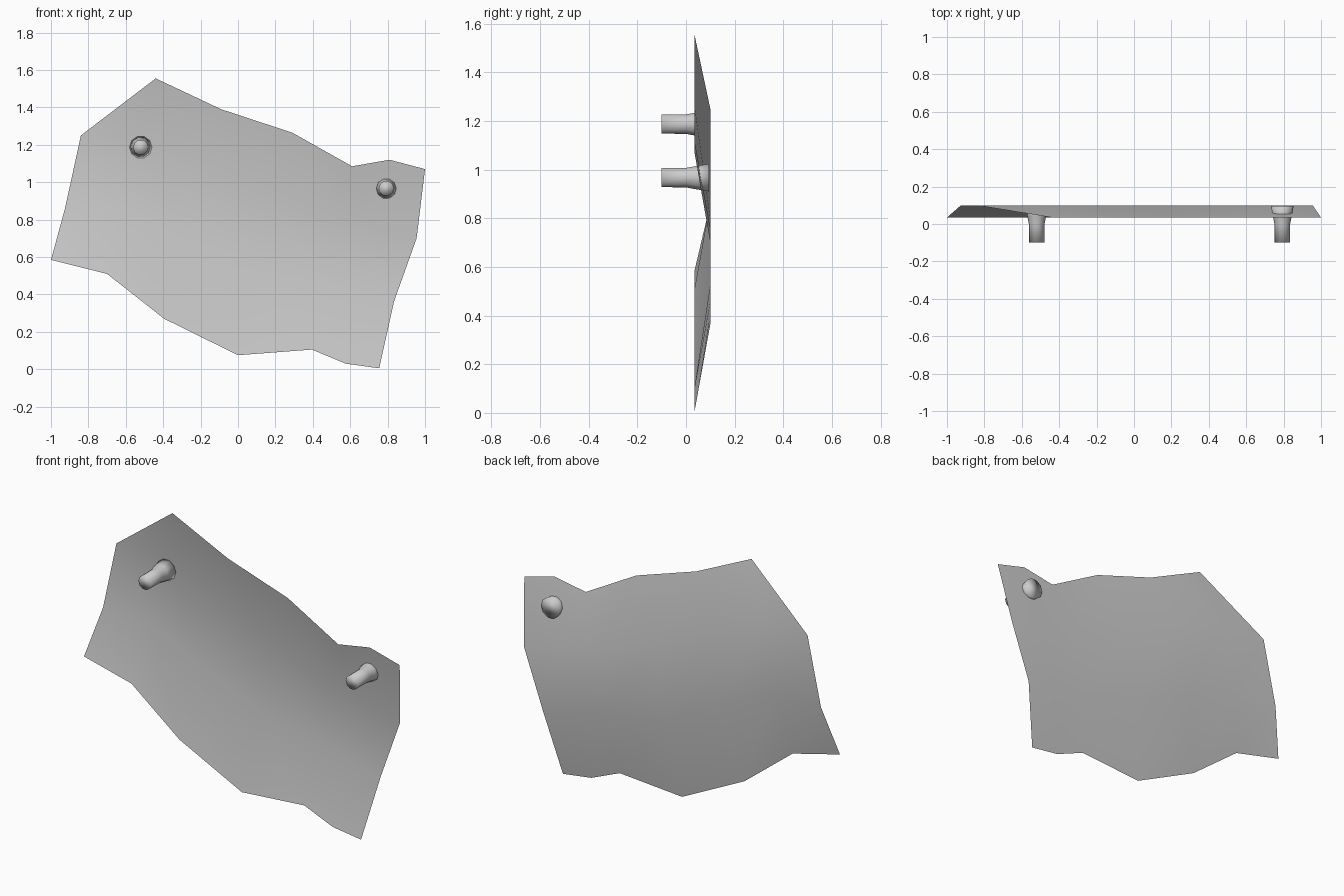
import bpy, bmesh
from math import cos, sin, tau

if "Cube" in bpy.data.objects:
    bpy.data.objects.remove(bpy.data.objects["Cube"])

FRONT, BACK = 0.035, 0.1   # depth of the curled edges and of the flat middle


def finish(bm, name):
    bmesh.ops.recalc_face_normals(bm, faces=bm.faces)
    for f in bm.faces:
        f.smooth = True
    mesh = bpy.data.meshes.new(name)
    bm.to_mesh(mesh)
    bm.free()
    obj = bpy.data.objects.new(name, mesh)
    bpy.context.collection.objects.link(obj)
    return obj


# Hanging sheet: four rows of (x, z), top to bottom, top and bottom rows curl forward
rows = [
    (FRONT, [(-.44, 1.555), (-.27, 1.475), (-.09, 1.39), (.29, 1.265), (.61, 1.085), (.81, 1.12), (1, 1.07)]),
    (BACK, [(-.84, 1.25), (-.55, 1.25), (-.22, 1.1), (.13, .94), (.5, .8), (.73, .76), (.955, .7)]),
    (BACK, [(-.925, .86), (-.63, .87), (-.3, .7), (.07, .53), (.44, .46), (.64, .41), (.835, .365)]),
    (FRONT, [(-1, .585), (-.7, .51), (-.395, .27), (0, .075), (.395, .105), (.575, .03), (.755, .005)]),
]
bm = bmesh.new()
grid = [[bm.verts.new((x, y, z)) for x, z in pts] for y, pts in rows]
for a, b in zip(grid, grid[1:]):
    for i in range(len(a) - 1):
        bm.faces.new((a[i], b[i], b[i + 1], a[i + 1]))
finish(bm, "hanging_sheet")


# Pegs: straight shaft with a flared end behind the sheet
def peg(name, x, z, sides=10):
    profile = [(-.1, .041), (0, .042), (.04, .05), (.095, .06)]
    bm = bmesh.new()
    rings = [[bm.verts.new((x + r * cos(tau * i / sides), y, z + r * sin(tau * i / sides)))
              for i in range(sides)] for y, r in profile]
    for a, b in zip(rings, rings[1:]):
        for i in range(sides):
            j = (i + 1) % sides
            bm.faces.new((a[i], a[j], b[j], b[i]))
    bm.faces.new(rings[0])
    bm.faces.new(rings[-1])
    finish(bm, name)


peg("left_peg", -.52, 1.187)
peg("right_peg", .793, .967)
